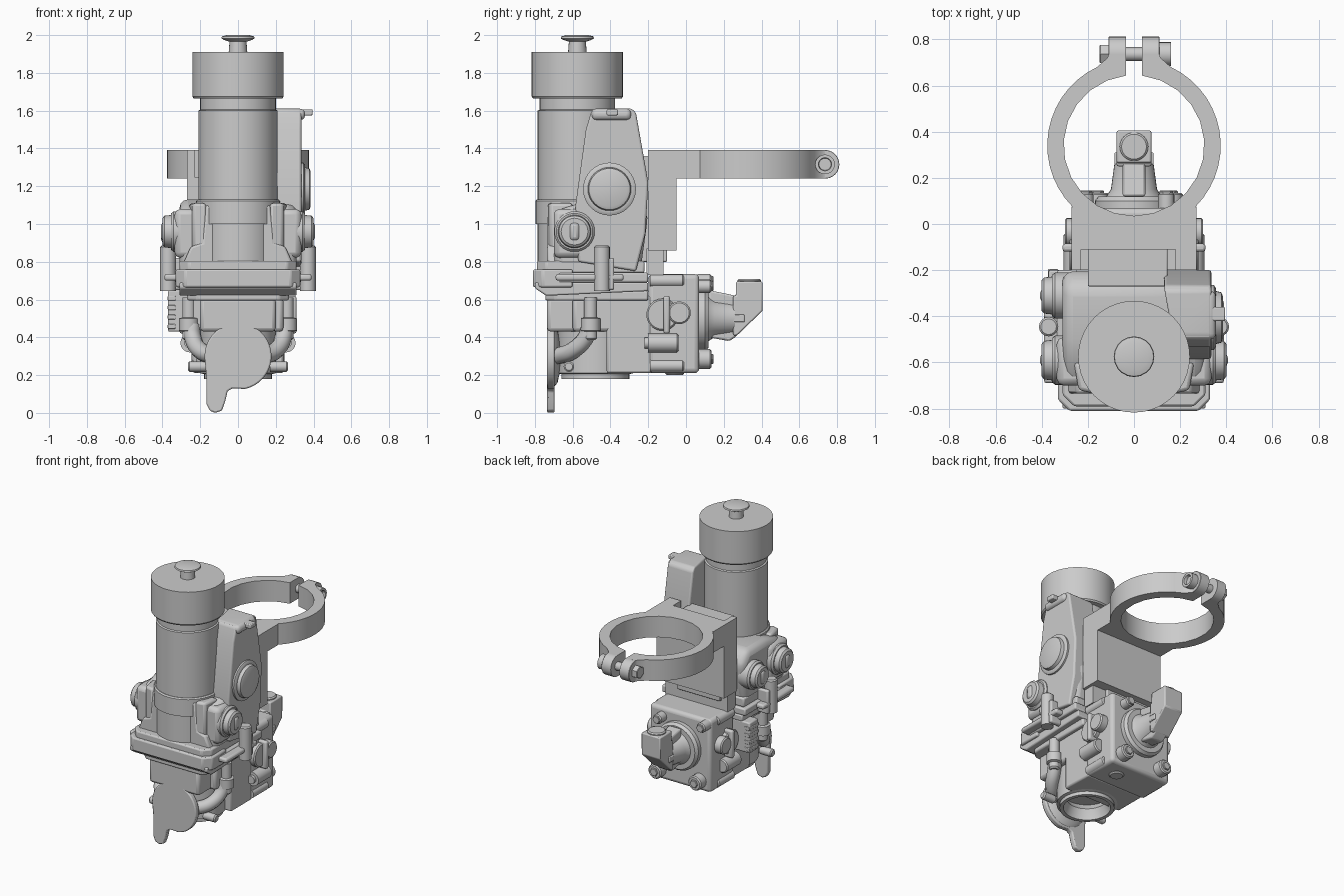
import bpy, bmesh, math
from mathutils import Matrix, Vector

ROT = {'x': Matrix.Rotation(math.pi / 2, 4, 'Y'), 'y': Matrix.Rotation(-math.pi / 2, 4, 'X'), 'z': Matrix.Identity(4)}


def finish(name, bm, bevel=0, segs=2):
    bmesh.ops.recalc_face_normals(bm, faces=bm.faces)
    me = bpy.data.meshes.new(name)
    bm.to_mesh(me)
    bm.free()
    ob = bpy.data.objects.new(name, me)
    bpy.context.collection.objects.link(ob)
    if bevel:
        m = ob.modifiers.new("bevel", 'BEVEL')
        m.width, m.segments, m.limit_method = bevel, segs, 'ANGLE'
    bpy.ops.object.select_all(action='DESELECT')
    ob.select_set(True)
    bpy.context.view_layer.objects.active = ob
    bpy.ops.object.shade_smooth_by_angle(angle=math.radians(32))
    return ob


def box(name, x, y, z, bevel=0, segs=2):
    bm = bmesh.new()
    bmesh.ops.create_cube(bm, size=1)
    for v in bm.verts:
        v.co = [(r[0] + r[1]) / 2 + c * (r[1] - r[0]) for r, c in zip((x, y, z), v.co)]
    return finish(name, bm, bevel, segs)


def lathe(name, centre, axis, prof, n=32):
    """Spin (radius, offset) pairs about an axis through centre."""
    bm = bmesh.new()
    rings = []
    for r, h in prof:
        rings.append([bm.verts.new((r * math.cos(2 * math.pi * i / n), r * math.sin(2 * math.pi * i / n), h))
                      for i in range(n)])
    for a, b in zip(rings, rings[1:]):
        for i in range(n):
            bm.faces.new((a[i], a[(i + 1) % n], b[(i + 1) % n], b[i]))
    bm.faces.new(rings[0])
    bm.faces.new(rings[-1])
    bm.transform(Matrix.Translation(centre) @ ROT[axis])
    return finish(name, bm)


def cyl(name, centre, axis, r, h, n=24, ch=0.008):
    s = 1 if h > 0 else -1
    return lathe(name, centre, axis, [(r, 0), (r, h - s * ch), (r - ch, h)], n)


def prism(name, axis, pts, lo, hi, bevel=0, segs=2):
    """Extrude a 2D outline: axis x uses (y,z), y uses (x,z), z uses (x,y)."""
    put = {'x': lambda p, d: (d, *p), 'y': lambda p, d: (p[0], d, p[1]), 'z': lambda p, d: (*p, d)}[axis]
    bm = bmesh.new()
    a = [bm.verts.new(put(p, lo)) for p in pts]
    b = [bm.verts.new(put(p, hi)) for p in pts]
    bm.faces.new(a)
    bm.faces.new(b)
    for i in range(len(pts)):
        j = (i + 1) % len(pts)
        bm.faces.new((a[i], a[j], b[j], b[i]))
    return finish(name, bm, bevel, segs)


def arc(cx, cy, r, a0, a1, n):
    return [(cx + r * math.cos(math.radians(a0 + (a1 - a0) * i / n)),
             cy + r * math.sin(math.radians(a0 + (a1 - a0) * i / n))) for i in range(n + 1)]


def pipe(name, pts, r):
    cu = bpy.data.curves.new(name, 'CURVE')
    cu.dimensions, cu.bevel_depth, cu.bevel_resolution, cu.use_fill_caps = '3D', r, 3, True
    sp = cu.splines.new('BEZIER')
    sp.bezier_points.add(len(pts) - 1)
    for p, co in zip(sp.bezier_points, pts):
        p.co = co
        p.handle_left_type = p.handle_right_type = 'AUTO'
    ob = bpy.data.objects.new(name, cu)
    bpy.context.collection.objects.link(ob)


# Upright tube with cap and plunger knob
lathe("main_tube", (0, -0.575, 0), 'z', [(0.21, 0.8), (0.21, 1.6), (0.2, 1.605), (0.2, 1.67)], 40)
lathe("tube_cap", (0, -0.575, 0), 'z', [(0.235, 1.665), (0.242, 1.675), (0.242, 1.91)], 40)
lathe("plunger_knob", (0, -0.575, 0), 'z',
      [(0.05, 1.9), (0.045, 1.965), (0.075, 1.975), (0.088, 1.982), (0.085, 1.993), (0.06, 2.0)], 20)

# Upper housing, its front panel and shoulders
prism("upper_housing", 'x', [(-0.7, 0.76), (-0.7, 1.04), (-0.66, 1.08), (-0.5, 1.13), (-0.27, 1.13), (-0.2, 1.05),
                             (-0.24, 0.76)], -0.31, 0.31, 0.045, 3)
prism("front_panel", 'y', [(-0.29, 0.79), (0.29, 0.79), (0.25, 0.88), (0.19, 0.9), (0.17, 1.1), (-0.17, 1.1),
                           (-0.19, 0.9), (-0.25, 0.88)], -0.735, -0.6, 0.012)
cyl("panel_arch", (0, -0.575, 1.0), 'z', 0.222, 0.13, 40)
for s in (1, -1):
    prism("panel_rib", 'z', [(s * 0.17, -0.735), (s * 0.24, -0.72), (s * 0.26, -0.6), (s * 0.17, -0.6)],
          0.86, 1.11, 0.015)

# Side column rising beside the tube
col = prism("side_column", 'x', [(-0.57, 0.8), (-0.585, 1.1), (-0.53, 1.5), (-0.5, 1.6), (-0.48, 1.612),
                                 (-0.29, 1.612), (-0.265, 1.59), (-0.2, 1.22), (-0.215, 0.95), (-0.265, 0.75)],
            0.13, 0.335, 0.022, 3)
for v in col.data.vertices:
    if v.co.x < 0.2 and v.co.y < -0.4:
        v.co.x = 0.17
box("column_top_lug", (0.3, 0.355), (-0.5, -0.29), (1.55, 1.61), 0.025, 3)
box("column_top_tab", (0.32, 0.395), (-0.42, -0.36), (1.575, 1.607), 0.006)

# Round knobs on both flanks
def knob(name, s, y, z, r, x0, x1, slot):
    d = s * (x1 - x0)
    lathe(name, (s * x0, y, z), 'x', [(r, 0), (r, d * 0.55), (r * 0.9, d * 0.65), (r * 0.82, d * 0.65),
                                      (r * 0.78, d * 0.92), (r * 0.66, d)], 32)
    if slot:
        xs = sorted((s * x0, s * (x1 + 0.008)))
        box(name + "_grip", xs, (y - 0.028, y + 0.028), (z - 0.05, z + 0.05), 0.02)


knob("column_knob", 1, -0.405, 1.185, 0.14, 0.3, 0.385, False)
for s in (1, -1):
    knob("front_knob", s, -0.59, 0.96, 0.107, 0.27, 0.4, True)
    box("knob_mount", sorted((s * 0.2, s * 0.335)), (-0.7, -0.49), (0.82, 1.08), 0.03)
knob("rear_knob", -1, -0.31, 0.95, 0.1, 0.27, 0.4, True)

# Layered flange at mid height
def slab(name, w, front, back, z0, z1, c=0.05):
    prism(name, 'z', [(-w + c, front), (w - c, front), (w, front + c), (w, back), (-w, back), (-w, front + c)],
          z0, z1, 0.01)


slab("flange_upper", 0.31, -0.79, -0.22, 0.74, 0.805)
slab("flange_rim", 0.33, -0.81, -0.6, 0.665, 0.76)
slab("flange_plate", 0.335, -0.72, -0.2, 0.69, 0.742)
prism("flange_skirt", 'x', [(-0.8, 0.69), (-0.8, 0.66), (-0.74, 0.62), (-0.2, 0.645), (-0.2, 0.69)], -0.31, 0.31, 0.008)
slab("flange_lower", 0.27, -0.745, -0.2, 0.595, 0.645)

# Flange screws and side clips
for s in (1, -1):
    cyl("side_screw", (s * 0.37, -0.445, 0.645), 'z', 0.042, 0.24, 16)
    cyl("side_screw_shank", (s * 0.37, -0.445, 0.72), 'z', 0.03, 0.1 + 0.06, 12)
    box("side_clip", sorted((s * 0.29, s * 0.39)), (-0.69, -0.33), (0.7, 0.735), 0.012)
    box("clip_post", sorted((s * 0.3, s * 0.39)), (-0.41, -0.38), (0.65, 0.82), 0.01)
    lathe("hanging_bolt", (s * 0.26, -0.505, 0), 'z',
          [(0.025, 0.385), (0.035, 0.395), (0.035, 0.43), (0.052, 0.435), (0.052, 0.5), (0.035, 0.505), (0.035, 0.61)], 16)
    box("bolt_web", sorted((s * 0.15, s * 0.26)), (-0.53, -0.48), (0.44, 0.61), 0.008)
    pipe("curved_arm", [(s * 0.12, -0.68, 0.3), (s * 0.2, -0.6, 0.33), (s * 0.24, -0.53, 0.4), (s * 0.245, -0.51, 0.46)], 0.045)
    cyl("pivot_pin", (s * 0.17, -0.62, 0.245), 'x', 0.028, s * 0.095, 12)

# Lower barrel with recessed eyepiece ring
lathe("lower_barrel", (0, -0.48, 0), 'z', [(0.165, 0.3), (0.13, 0.25), (0.15, 0.2), (0.155, 0.18), (0.18, 0.18),
                                           (0.18, 0.205), (0.2, 0.21), (0.2, 0.62)], 36)
box("front_tube_block", (-0.2, 0.2), (-0.735, -0.5), (0.43, 0.61), 0.02)
box("barrel_back", (-0.22, 0.24), (-0.42, -0.18), (0.21, 0.62), 0.012)
for x, z in ((0.24, 0.52),):
    box("barrel_side_block", (0.18, 0.24), (-0.6, -0.3), (0.43, 0.61), 0.02)

# Rounded shield with a drooping tab
prism("shield", 'y', arc(0, 0.3, 0.177, -78, 185, 32) + [(-0.168, 0.2), (-0.168, 0.05), (-0.15, 0.012), (-0.12, 0),
      (-0.085, 0.012), (-0.068, 0.06), (-0.055, 0.115), (-0.03, 0.13)], -0.735, -0.695, 0.008)
lathe("shield_backing", (0, -0.7, 0.3), 'y', [(0.165, 0), (0.14, 0.02), (0.07, 0.035)], 32)

# Rear box with side fittings
box("rear_box", (-0.245, 0.245), (-0.2, 0.07), (0.21, 0.735), 0.025, 3)
for s in (1, -1):
    for z in (0.7, 0.25):
        cyl("corner_rod", (s * 0.225, -0.19, z), 'y', 0.034, 0.18, 16)
    cyl("large_side_boss", (s * 0.22, -0.125, 0.52), 'x', 0.085, s * 0.06)
    cyl("small_side_boss", (s * 0.22, -0.035, 0.53), 'x', 0.06, s * 0.08)
    box("side_lever", sorted((s * 0.24, s * 0.31)), (-0.12, -0.085), (0.42, 0.62), 0.012)
    cyl("side_bolt", (s * 0.255, -0.2, 0.37), 'y', 0.05, 0.16, 16)
    cyl("side_bolt_tip", (s * 0.255, -0.22, 0.37), 'y', 0.03, 0.05, 12)
cyl("bottom_plug", (0.1, -0.06, 0.22), 'z', 0.05, -0.02, 16)
box("ridged_rail", (-0.37, -0.22), (-0.3, -0.2), (0.43, 0.65), 0.008)
for i in range(4):
    box("rail_ridge", (-0.372, -0.33), (-0.305, -0.195), (0.445 + i * 0.05, 0.47 + i * 0.05), 0.004)

# Rear port: flange, cone, elbow spout
lathe("port_flange", (0, 0.06, 0.5), 'y', [(0.17, 0), (0.17, 0.04), (0.155, 0.06), (0.12, 0.06), (0.1, 0.09), (0.085, 0.2)], 32)
prism("elbow_body", 'x', [(0.12, 0.4), (0.23, 0.38), (0.26, 0.4), (0.405, 0.55), (0.405, 0.69), (0.265, 0.69),
                          (0.265, 0.62), (0.12, 0.65)], -0.05, 0.05, 0.01)
prism("elbow_spout", 'x', [(0.25, 0.41), (0.27, 0.41), (0.405, 0.54), (0.405, 0.695), (0.265, 0.695), (0.265, 0.62),
                           (0.25, 0.62)], -0.075, 0.075, 0.015)
cyl("spout_lip", (0, 0.335, 0.68), 'z', 0.062, 0.03, 24)
for s in (1, -1):
    box("port_rib", sorted((s * 0.055, s * 0.085)), (0.1, 0.31), (0.48, 0.52), 0.005)
for x, z in ((0.16, 0.285), (-0.16, 0.285), (0.14, 0.67), (-0.21, 0.7)):
    cyl("port_screw", (x, 0.06, z), 'y', 0.052 if z < 0.5 else 0.035, 0.075, 16)
    cyl("port_screw_head", (x, 0.13, z), 'y', 0.03, 0.015, 6, 0.004)

# Clamp bracket: split ring, back block, dovetail
left = [(-0.11, 0.735), (-0.115, 0.72)] + arc(0, 0.34, 0.376, 115, 225, 14) + [(-0.27, 0.075), (-0.27, -0.2)]
right = [(-x, y) for x, y in reversed(left)]
notch = [(-0.23, -0.2), (-0.23, -0.11), (0.18, -0.11), (0.18, -0.2)]
hole = [(0.035, 0.735)] + arc(0, 0.34, 0.305, 83.4, -263.4, 22) + [(-0.035, 0.735)]
prism("clamp_ring", 'z', left + notch + right + hole, 1.24, 1.392)
box("bracket_block", (-0.27, 0.27), (-0.2, -0.05), (0.86, 1.25))
box("bracket_foot", (-0.25, 0.25), (-0.21, -0.12), (0.73, 0.87))
box("dovetail_block", (-0.2, 0.145), (-0.27, -0.1), (0.8, 1.36), 0.006)
for s in (1, -1):
    cyl("clamp_lug", (s * 0.035, 0.736, 1.316), 'x', 0.076, s * 0.075, 24, 0.002)
cyl("clamp_bolt", (-0.13, 0.736, 1.316), 'x', 0.03, 0.26, 16)
lathe("clamp_bolt_head", (0.1, 0.736, 1.316), 'x', [(0.052, 0), (0.052, 0.06), (0.035, 0.06), (0.032, 0.04)], 20)
cyl("clamp_nut", (-0.1, 0.736, 1.316), 'x', 0.045, -0.05, 6, 0.004)
